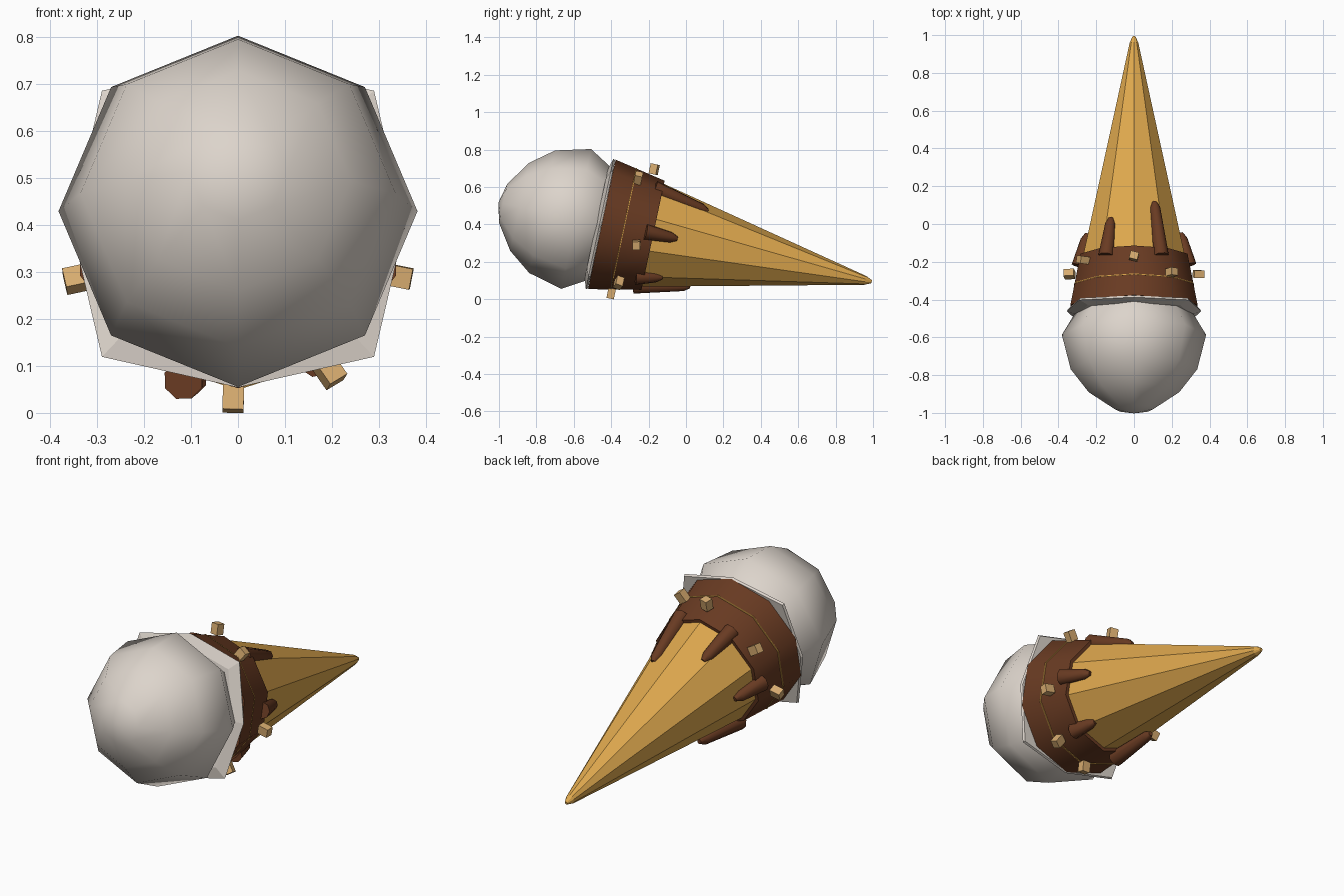
import bpy, bmesh, math
from mathutils import Vector, Matrix

if "Cube" in bpy.data.objects:
    bpy.data.objects.remove(bpy.data.objects["Cube"])

TILT = math.radians(12)
O = Vector((0, -0.45, 0.40))                           # centre of the cone mouth
A = Vector((0, math.cos(TILT), -math.sin(TILT)))       # axis, mouth to tip
U = Vector((0, math.sin(TILT), math.cos(TILT)))        # "up" across the axis
X = Vector((1, 0, 0))


def material(name, rgb):
    m = bpy.data.materials.new(name)
    m.diffuse_color = (*rgb, 1)
    m.use_nodes = True
    m.node_tree.nodes["Principled BSDF"].inputs["Base Color"].default_value = m.diffuse_color
    return m


WAFER = material("wafer", (0.73, 0.39, 0.075))
CHOC = material("chocolate", (0.14, 0.043, 0.016))
NUT = material("nut", (0.68, 0.41, 0.16))
CREAM = material("vanilla", (0.72, 0.66, 0.60))


def frame(origin, axis, up):
    """Matrix whose local z is the axis and local y is as near up as possible."""
    z = axis.normalized()
    y = (up - z * up.dot(z)).normalized()
    m = Matrix((y.cross(z), y, z)).transposed().to_4x4()
    m.translation = origin
    return m


def finish(name, bm, mat, smooth):
    bmesh.ops.recalc_face_normals(bm, faces=bm.faces)
    for f in bm.faces:
        f.smooth = smooth
    if smooth:                                         # keep sharp rims crisp
        for e in bm.edges:
            e.smooth = e.calc_face_angle(0) < math.radians(50)
    me = bpy.data.meshes.new(name)
    bm.to_mesh(me)
    bm.free()
    me.materials.append(mat)
    ob = bpy.data.objects.new(name, me)
    bpy.context.collection.objects.link(ob)
    return ob


def lathe(name, profile, n, mat, m, smooth=False, star=1.0, loop=False):
    """Revolve (s, r) points around local z; star scales every second spoke."""
    bm = bmesh.new()
    rings = []
    for s, r in profile:
        ring = []
        for i in range(n):
            a = 2 * math.pi * i / n
            k = r * (star if i % 2 else 1)
            ring.append(bm.verts.new(m @ Vector((k * math.sin(a), k * math.cos(a), s))))
        rings.append(ring)
    pairs = list(zip(rings, rings[1:])) + ([(rings[-1], rings[0])] if loop else [])
    for p, q in pairs:
        for i in range(n):
            j = (i + 1) % n
            bm.faces.new((p[i], p[j], q[j], q[i]))
    if not loop:
        bm.faces.new(rings[0])
        bm.faces.new(rings[-1])
    bmesh.ops.remove_doubles(bm, verts=bm.verts, dist=1e-5)
    return finish(name, bm, mat, smooth)


def on_cone(s, r, deg):
    a = math.radians(deg)
    return O + A * s + (X * math.sin(a) + U * math.cos(a)) * r


axis = frame(O, A, U)

# Wafer cone with a blunt tip
lathe("wafer_cone", [(0.02, 0.335), (0.28, 0.281), (1.44, 0.024), (1.475, 0.008)], 10, WAFER, axis)

# Chocolate band around the mouth, and the thin wafer line on it
lathe("chocolate_band", [(0.0, 0.354), (0.28, 0.298), (0.28, 0.27), (0.0, 0.32)],
      10, CHOC, axis, smooth=True, loop=True)
lathe("wafer_line", [(0.116, 0.334), (0.116, 0.3325), (0.122, 0.3325), (0.122, 0.328)],
      10, WAFER, axis, loop=True)

# Ice cream ball, tucked in at the neck
ball = [(-0.565, 1e-6), (-0.54, 0.105), (-0.45, 0.24), (-0.326, 0.335),
        (-0.14, 0.382), (-0.01, 0.305), (0.03, 0.28)]
lathe("ice_cream_ball", ball, 8, CREAM, axis, smooth=True)

# Pointed collar squashed flat over the rim
lathe("ice_cream_collar", [(-0.03, 0.30), (-0.012, 0.356), (-0.001, 0.35)],
      8, CREAM, axis, star=1.15)

# Six chocolate drips: angle around the cone, start radius, end position
drips = [(30, 0.285, 0.54), (88, 0.288, 0.41), (145, 0.29, 0.375),
         (202, 0.31, 0.53), (268, 0.288, 0.41), (329, 0.285, 0.45)]
for i, (deg, r, end) in enumerate(drips):
    a = on_cone(0.235, r, deg)
    b = on_cone(end, r - 0.005 - 0.222 * (end - 0.25), deg)
    d = (b - a).length
    lathe(f"drip_{i + 1}", [(0, 0.043), (d - 0.035, 0.028), (d, 0.012)],
          8, CHOC, frame(a, b - a, a - O), smooth=True)

# Chopped nuts stuck on the band
nuts = [(0, -0.17, 0.695), (0.2, -0.255, 0.648), (0.342, -0.265, 0.29), (0.195, -0.36, 0.088),
        (-0.01, -0.40, 0.031), (-0.342, -0.265, 0.285), (-0.27, -0.19, 0.52)]
for i, p in enumerate(nuts):
    p = Vector(p)
    out = p - O
    out -= A * out.dot(A)
    bm = bmesh.new()
    m = frame(p, out, A) @ Matrix.Rotation(0.25 * (i % 3 - 1), 4, 'Z')
    bmesh.ops.create_cube(bm, size=1, matrix=m @ Matrix.Diagonal((0.045, 0.04, 0.055, 1)))
    finish(f"nut_{i + 1}", bm, NUT, False)
